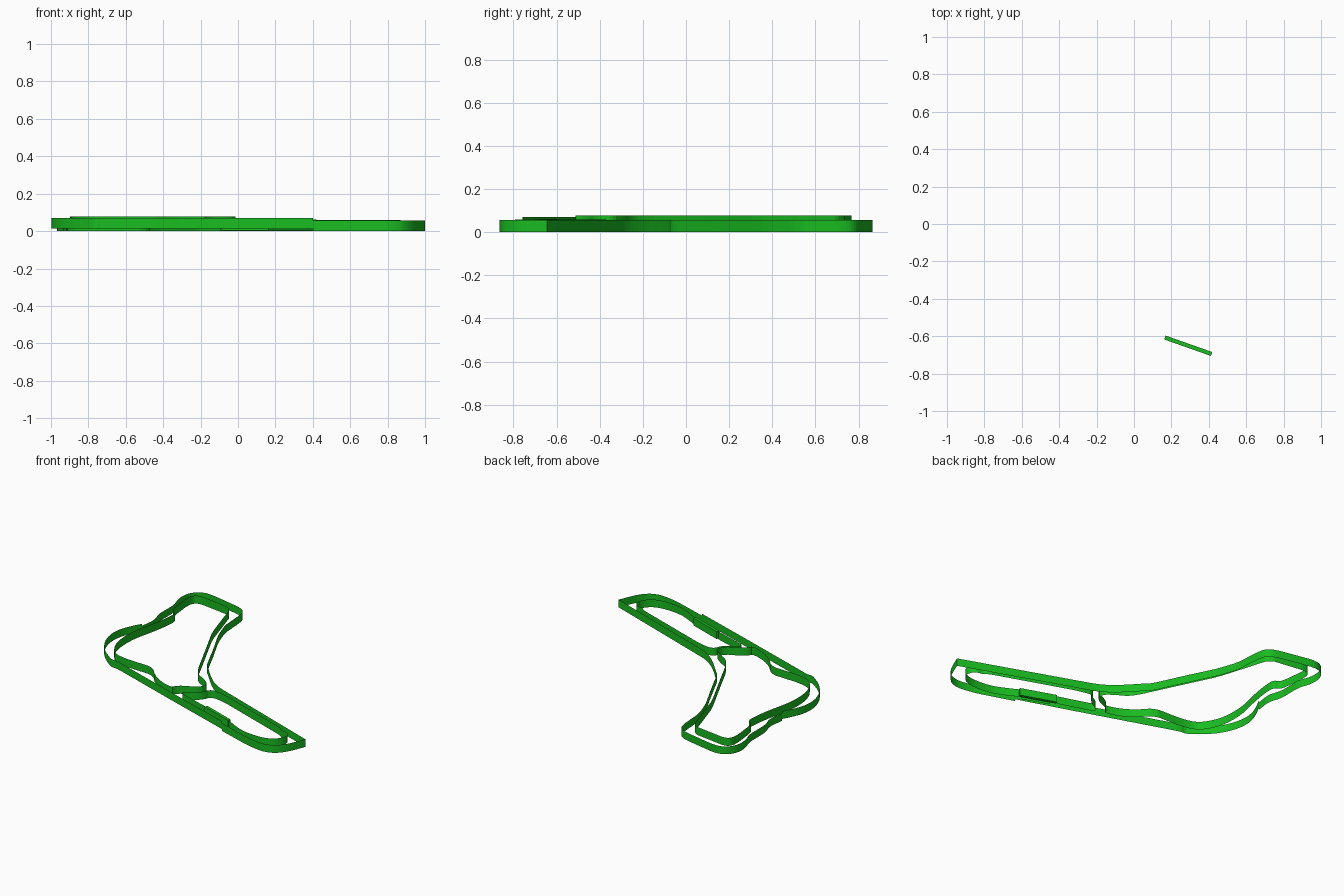
import bpy, bmesh
from mathutils import Vector

if "Cube" in bpy.data.objects:
    bpy.data.objects.remove(bpy.data.objects["Cube"])

green = bpy.data.materials.new("barrier_green")
green.diffuse_color = (0.01, 0.5, 0.015, 1)
green.use_nodes = True
green.node_tree.nodes["Principled BSDF"].inputs["Base Color"].default_value = green.diffuse_color


def rounded(pts, closed):
    """Cut each corner a little so bends become short facets."""
    pts = [Vector(p) for p in pts]
    for reach in (0.03, 0.01):
        n, out = len(pts), []
        for i, p in enumerate(pts):
            if not closed and i in (0, n - 1):
                out.append(p)
                continue
            for q in (pts[i - 1], pts[(i + 1) % n]):
                d = q - p
                out.append(p + d * min(0.25, reach / d.length))
        pts = out
    return pts


def add_object(name, bm):
    mesh = bpy.data.meshes.new(name)
    bm.to_mesh(mesh)
    bm.free()
    mesh.materials.append(green)
    obj = bpy.data.objects.new(name, mesh)
    bpy.context.collection.objects.link(obj)
    return obj


def wall(name, pts, z0, z1, closed=False):
    """Thin vertical ribbon following a plan path."""
    path = rounded(pts, closed)
    bm = bmesh.new()
    low = [bm.verts.new((p.x, p.y, z0)) for p in path]
    high = [bm.verts.new((p.x, p.y, z1)) for p in path]
    n = len(path)
    for i in range(n if closed else n - 1):
        j = (i + 1) % n
        bm.faces.new((low[i], low[j], high[j], high[i]))
    return add_object(name, bm)


def bar(name, a, b, width, z0, z1):
    """Solid straight block between two plan points."""
    a, b = Vector(a), Vector(b)
    d = (b - a).normalized() * width / 2
    s = Vector((-d.y, d.x))
    bm = bmesh.new()
    base = bm.faces.new([bm.verts.new((p.x, p.y, z0)) for p in (a - s, b - s, b + s, a + s)])
    ext = bmesh.ops.extrude_face_region(bm, geom=[base], use_keep_orig=True)
    top = [v for v in ext["geom"] if isinstance(v, bmesh.types.BMVert)]
    bmesh.ops.translate(bm, verts=top, vec=(0, 0, z1 - z0))
    bmesh.ops.recalc_face_normals(bm, faces=bm.faces)
    return add_object(name, bm)


# Outer barrier: raised front and left side
wall("outer_wall_front", [
    (.40, -.757), (-.10, -.59), (-.73, -.375), (-.76, -.38), (-.80, -.355), (-.87, -.30),
    (-.94, -.22), (-.985, -.12), (-1, -.03), (-.99, .05), (-.96, .125), (-.92, .20)], .014, .071)

# Outer barrier: lower stretch around the back to the right tip
wall("outer_wall_back", [
    (-.92, .20), (-.903, .32), (-.935, .41), (-.935, .50), (-.935, .60), (-.965, .68),
    (-.968, .76), (-.945, .82), (-.90, .857), (-.84, .868), (-.70, .84), (-.56, .81),
    (-.51, .785), (-.485, .74), (-.475, .60), (-.47, .52), (-.42, .37), (-.32, .17),
    (-.21, -.065), (-.19, -.08), (-.08, -.20), (0, -.27), (.07, -.31), (1, -.645)], 0, .057)

# Outer barrier: right-hand bend
wall("outer_wall_right", [
    (1, -.645), (.965, -.73), (.935, -.79), (.89, -.84), (.84, -.86), (.79, -.866),
    (.67, -.845), (.40, -.757)], 0, .057)

# Inner barrier of the large left infield
wall("inner_wall_left", [
    (-.57, .73), (-.85, .772), (-.89, .75), (-.90, .69), (-.88, .51), (-.865, .475),
    (-.825, .46), (-.83, .36), (-.85, .24), (-.89, .07), (-.895, -.06), (-.88, -.16),
    (-.84, -.245), (-.79, -.30), (-.69, -.325), (-.46, -.333), (-.38, -.425), (-.29, -.485),
    (-.18, -.52), (-.17, -.49), (-.13, -.455), (-.03, -.415), (-.005, -.345), (-.08, -.285),
    (-.15, -.25), (-.20, -.18), (-.30, .03), (-.45, .34), (-.50, .50)], .018, .077, True)

# Inner barrier of the right infield, broken by the long block
wall("inner_wall_right", [
    (.415, -.70), (.52, -.755), (.60, -.785), (.71, -.795), (.79, -.785), (.84, -.755),
    (.873, -.70), (.865, -.655), (.84, -.63), (.79, -.625), (.77, -.60), (.16, -.385),
    (.04, -.362), (.01, -.445), (-.08, -.49), (-.10, -.525), (.165, -.61)], .003, .060)

# Pit block and the low wall in front of it
bar("pit_block", (.165, -.607), (.415, -.695), .022, .008, .062)
wall("pit_low_wall", [(.19, -.653), (.375, -.72)], .008, .04)
